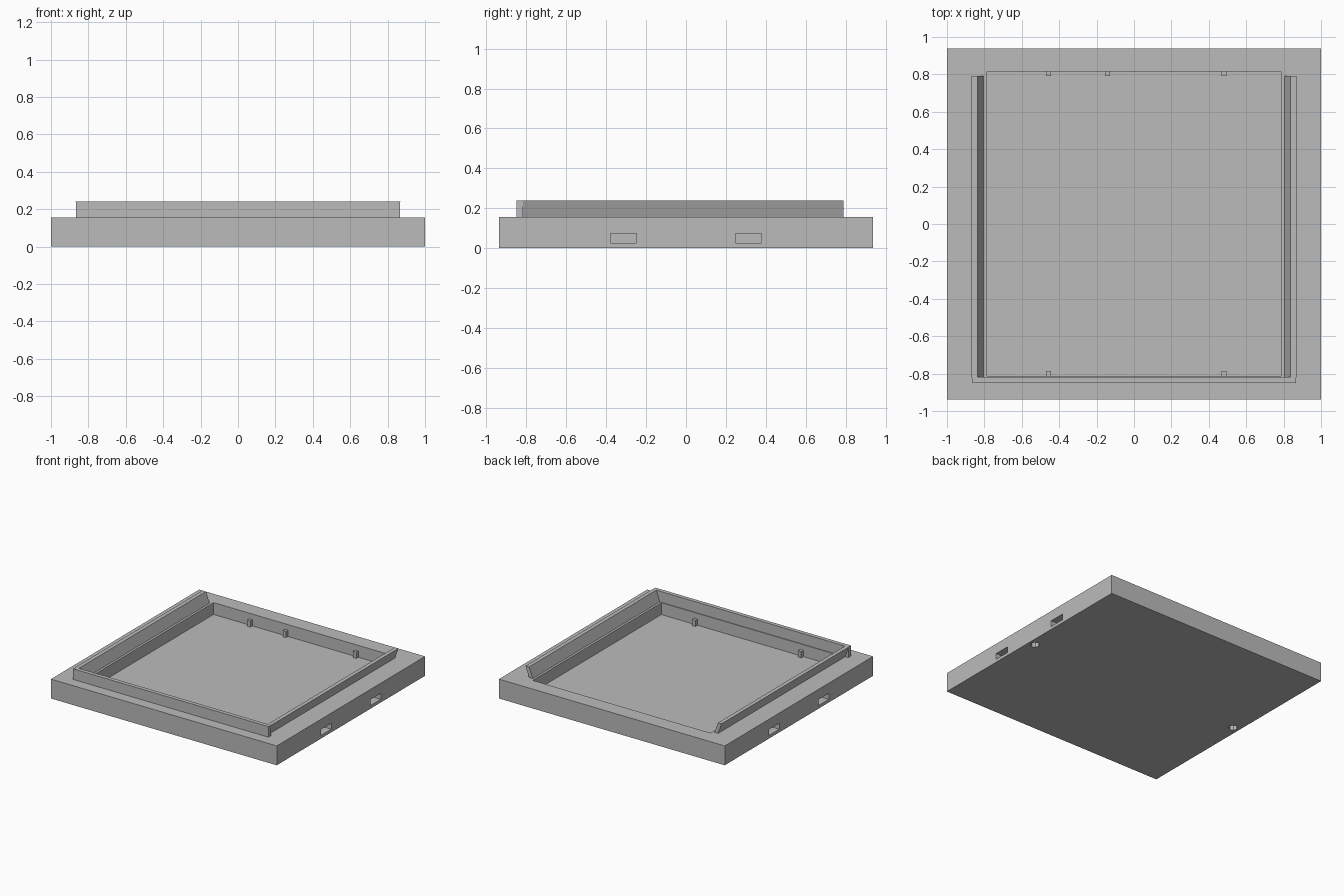
import bpy
import bmesh

cube = bpy.data.objects.get("Cube")
if cube:
    bpy.data.objects.remove(cube, do_unlink=True)

# One plain grey for the whole tray
grey = bpy.data.materials.new("plain grey")
grey.use_nodes = True
COLOUR = (0.5, 0.5, 0.5, 1)
grey.diffuse_color = COLOUR
grey.node_tree.nodes["Principled BSDF"].inputs["Base Color"].default_value = COLOUR


def prism(name, profile, start, end, axis="y"):
    """Extrude a flat profile: (x, z) along y, or (x, y) along z."""
    bm = bmesh.new()

    def place(a, b, c):
        return (a, c, b) if axis == "y" else (a, b, c)

    face = bm.faces.new([bm.verts.new(place(a, b, start)) for a, b in profile])
    ext = bmesh.ops.extrude_face_region(bm, geom=[face])
    shift = place(0, 0, end - start)
    bmesh.ops.translate(bm, vec=shift,
                        verts=[g for g in ext["geom"] if isinstance(g, bmesh.types.BMVert)])
    bmesh.ops.recalc_face_normals(bm, faces=bm.faces)
    mesh = bpy.data.meshes.new(name)
    bm.to_mesh(mesh)
    bm.free()
    mesh.materials.append(grey)
    obj = bpy.data.objects.new(name, mesh)
    bpy.context.collection.objects.link(obj)
    return obj


def box(name, x, y, z):
    outline = [(x[0], y[0]), (x[1], y[0]), (x[1], y[1]), (x[0], y[1])]
    return prism(name, outline, z[0], z[1], "z")


def cut(target, cutter):
    mod = target.modifiers.new(cutter.name, "BOOLEAN")
    mod.operation = "DIFFERENCE"
    mod.solver = "EXACT"
    mod.object = cutter
    cutter.hide_render = True
    cutter.hide_viewport = True
    cutter.display_type = "WIRE"


TOP, RIM, FLOOR = 0.155, 0.24, 0.06

# Base block with a shallow square pocket
base = box("base", (-1, 1), (-0.938, 0.938), (0, TOP))
cut(base, box("pocket_cutter", (-0.787, 0.787), (-0.812, 0.815), (FLOOR, 0.3)))

for side, label in ((1, "left"), (-1, "right")):
    # Two rectangular slots in each side face
    for y in (-0.313, 0.313):
        xs = sorted((side * 0.9, side * 1.1))
        cut(base, box(label + "_slot_cutter", xs, (y - 0.065, y + 0.065), (0.025, 0.073)))

    # Round hole in the underside
    bpy.ops.mesh.primitive_cylinder_add(vertices=8, radius=0.035, depth=0.12,
                                        location=(side * 0.945, 0, 0))
    hole = bpy.context.object
    hole.name = label + "_hole_cutter"
    hole.data.materials.append(grey)
    cut(base, hole)

    # Side rail leaning outwards
    section = [(0.805, TOP), (0.837, TOP), (0.868, RIM), (0.836, RIM)]
    prism(label + "_rail", [(side * x, z) for x, z in section], -0.82, 0.79)

# Upright wall joining the rails at the front
box("front_wall", (-0.865, 0.865), (-0.85, -0.818), (TOP, RIM))

# Small pegs on the pocket floor, against the back and front walls
for x in (-0.457, -0.142, 0.481):
    box("back_peg", (x - 0.014, x + 0.014), (0.79, 0.815), (FLOOR, 0.11))
for x in (-0.457, 0.481):
    box("front_peg", (x - 0.014, x + 0.014), (-0.812, -0.785), (FLOOR, 0.11))
